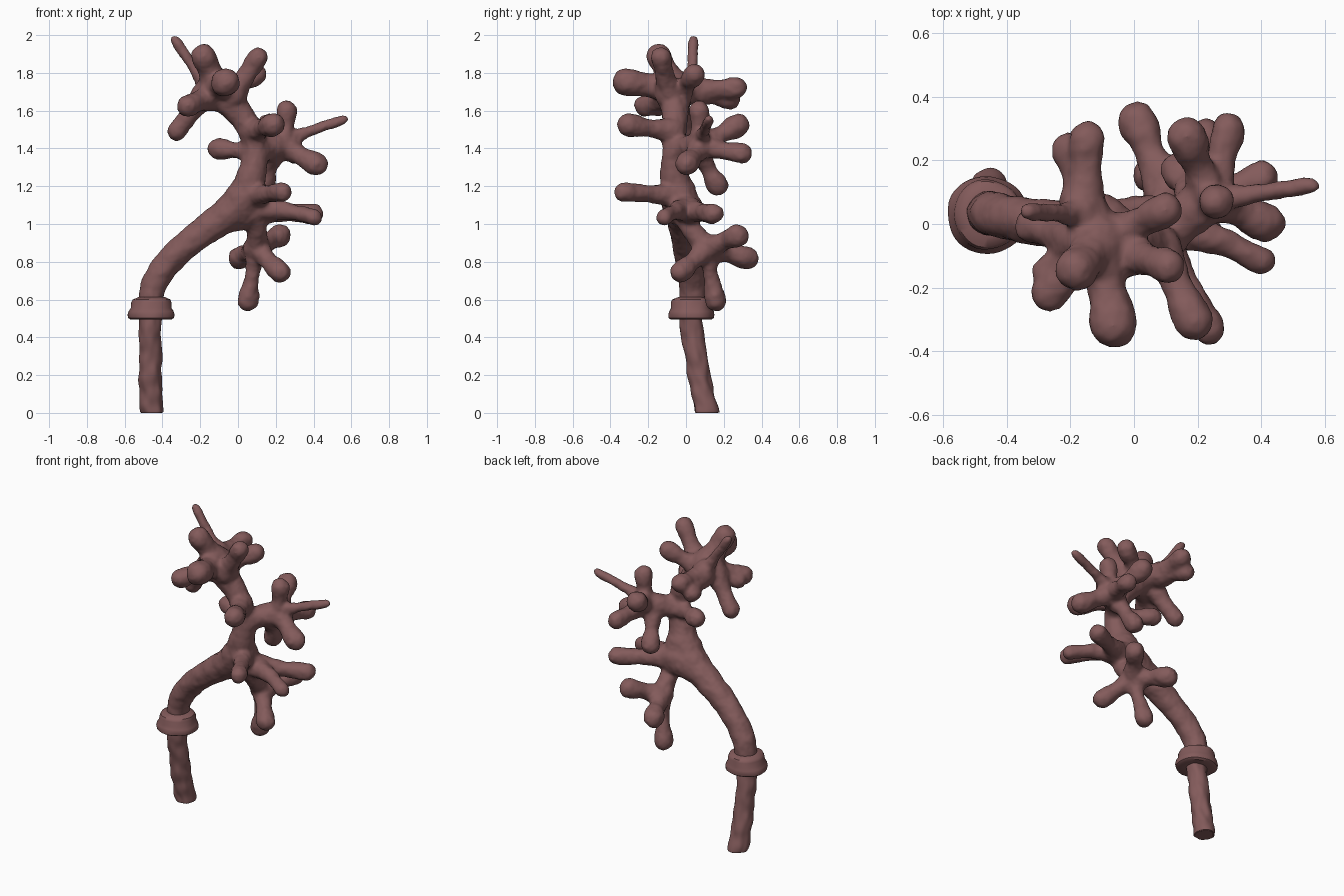
import bpy, bmesh, math
from mathutils import Vector, noise

mat = bpy.data.materials.new("coral_brown")
mat.diffuse_color = (0.23, 0.105, 0.105, 1)


def finish(name, bm):
    me = bpy.data.meshes.new(name)
    bm.to_mesh(me)
    bm.free()
    ob = bpy.data.objects.new(name, me)
    bpy.context.collection.objects.link(ob)
    me.materials.append(mat)
    return ob


def smooth_shade(ob, angle=40):
    bpy.ops.object.select_all(action='DESELECT')
    ob.select_set(True)
    bpy.context.view_layer.objects.active = ob
    bpy.ops.object.shade_smooth_by_angle(angle=math.radians(angle))


def spline(pts, n=24):
    """Catmull-Rom through (x, y, z, r) points."""
    p = [Vector(q) for q in pts]
    p = [2 * p[0] - p[1]] + p + [2 * p[-1] - p[-2]]
    out = []
    for a, b, c, d in zip(p, p[1:], p[2:], p[3:]):
        for i in range(n):
            t = i / n
            out.append(0.5 * (2 * b + (c - a) * t + (2 * a - 5 * b + 4 * c - d) * t * t
                              + (3 * b - a - 3 * c + d) * t ** 3))
    return out + [p[-2]]


def loft(name, rings, wobble, seg=40):
    """Stacked horizontal rings (x, y, z, r), slightly uneven, capped."""
    bm = bmesh.new()
    loops = []
    for x, y, z, r in rings:
        row = []
        for i in range(seg):
            a = math.tau * i / seg
            c, s = math.cos(a), math.sin(a)
            k = r + wobble * noise.noise(Vector((c * 1.5, s * 1.5, z * 14)))
            row.append(bm.verts.new((x + k * c, y + k * s, z)))
        loops.append(row)
    for lo, hi in zip(loops, loops[1:]):
        for i in range(seg):
            j = (i + 1) % seg
            bm.faces.new((lo[i], lo[j], hi[j], hi[i]))
    bm.faces.new(loops[0][::-1])
    bm.faces.new(loops[-1])
    smooth_shade(finish(name, bm))


# Stem and collar
loft("stem", spline([(-.453, .108, 0, .056), (-.453, .108, .015, .063), (-.462, .085, .12, .06),
                     (-.465, .058, .27, .06), (-.465, .034, .42, .06), (-.46, .025, .55, .06)], 10), .009)
loft("collar", [(-.46, .03, .50, .05), (-.46, .03, .494, .108), (-.46, .03, .503, .122),
                (-.46, .03, .52, .125), (-.46, .03, .538, .121), (-.46, .03, .555, .111),
                (-.46, .03, .585, .108), (-.46, .03, .6, .1), (-.46, .03, .613, .07)], .008)

# Trunk and all branches, fused into one skin
bm = bmesh.new()


def limb(*pts):
    last = None
    for q in spline(pts):
        if last is None or (q.xyz - last).length > q.w * 0.22:
            s = bmesh.ops.create_icosphere(bm, subdivisions=2, radius=q.w)
            bmesh.ops.translate(bm, verts=s["verts"], vec=q.xyz)
            last = q.xyz


def knob(base, tip, r=.056, neck=.045):
    b, t = Vector(base), Vector(tip)
    t += (t - b).normalized() * .022
    limb((*b, neck * 1.6), (*b.lerp(t, .25), neck * 1.3), (*b.lerp(t, .55), neck * 1.05),
         (*b.lerp(t, .85), r * 1.05), (*t, r * 1.07))


def spike(base, tip):
    b, t = Vector(base), Vector(tip)
    limb((*b, .046), (*b.lerp(t, .4), .032), (*b.lerp(t, .9), .03), (*t, .027))


# Main trunk
limb((-.46, .035, .60, .07), (-.445, .032, .68, .071), (-.375, .018, .79, .074), (-.25, 0, .91, .078),
     (-.10, -.015, 1.02, .088), (.02, -.035, 1.12, .1), (.072, -.06, 1.25, .08), (.09, -.065, 1.4, .065),
     (.04, -.06, 1.54, .068), (-.06, -.06, 1.66, .085), (-.13, -.06, 1.72, .095))
limb((-.08, -.01, 1.03, .085), (.05, 0, 1.07, .098), (.12, 0, 1.07, .068))
limb((.02, -.04, 1.13, .1), (.06, -.04, 1.16, .1))

# Upper cluster
up = (-.11, -.06, 1.72)
spike((-.17, .03, 1.74), (-.338, .04, 1.98))
knob(up, (-.175, -.135, 1.87), .064, .058)
knob(up, (-.065, -.31, 1.75), .072, .06)
knob((-.03, -.09, 1.68), (.095, -.128, 1.865), .053, .048)
knob((-.07, -.04, 1.69), (.085, .04, 1.785), .055)
knob((-.13, -.07, 1.68), (-.255, -.205, 1.63), .057, .052)
knob((-.15, -.08, 1.67), (-.265, -.14, 1.62), .046, .045)
knob((-.18, -.05, 1.68), (-.313, -.01, 1.505), .05, .047)
limb((-.11, -.05, 1.71, .08), (-.16, .08, 1.7, .062))
knob((-.16, .06, 1.7), (-.148, .252, 1.72), .055, .048)
knob((-.16, .06, 1.69), (-.203, .222, 1.66), .05, .042)
limb((-.08, -.05, 1.68, .075), (-.17, .04, 1.74, .058))

# Middle cluster
mid = (.24, .08, 1.415)
limb((.09, -.06, 1.38, .068), (.16, .02, 1.405, .07), (*mid, .078))
spike((.27, .08, 1.45), (.562, .12, 1.555))
knob(mid, (.257, .07, 1.585), .053)
knob(mid, (.4, .01, 1.325), .06, .048)
knob(mid, (.17, .263, 1.515), .06)
knob(mid, (.293, .282, 1.375), .053)
knob((.19, .07, 1.38), (.145, .158, 1.22), .055, .04)
knob((.08, -.05, 1.38), (-.098, .04, 1.398), .054, .04)
knob((.08, -.07, 1.49), (.178, -.285, 1.522), .06)

# Branches at the fork
knob((.08, -.05, 1.15), (.225, -.31, 1.168), .05)
limb((.1, -.01, 1.08, .075), (.2, -.03, 1.075, .058), (.31, -.07, 1.06, .042), (.41, -.12, 1.035, .048))
knob((.14, .02, 1.07), (.38, .135, 1.055), .053, .045)

# Lower cluster
low = (.1, .11, .87)
limb((.09, -.02, 1.08, .07), (.1, .02, .98, .055), (*low, .064))
knob(low, (.217, .265, .935), .058)
knob(low, (.015, .31, .822), .059, .047)
knob(low, (.212, -.018, .755), .055)
knob(low, (.053, .155, .602), .054, .037)

body = finish("trunk_and_branches", bm)
rm = body.modifiers.new("fuse", 'REMESH')
rm.mode = 'VOXEL'
rm.voxel_size = .011
rm.use_smooth_shade = True
sm = body.modifiers.new("soften", 'SMOOTH')
sm.factor = .5
sm.iterations = 16
# Gentle surface ripples
tex = bpy.data.textures.new("ripples", 'CLOUDS')
tex.noise_scale = .07
dp = body.modifiers.new("ripple", 'DISPLACE')
dp.texture = tex
dp.strength = .014
dp.mid_level = .4
bpy.context.view_layer.objects.active = body
body.select_set(True)
for m in list(body.modifiers):
    bpy.ops.object.modifier_apply(modifier=m.name)
smooth_shade(body, 60)
